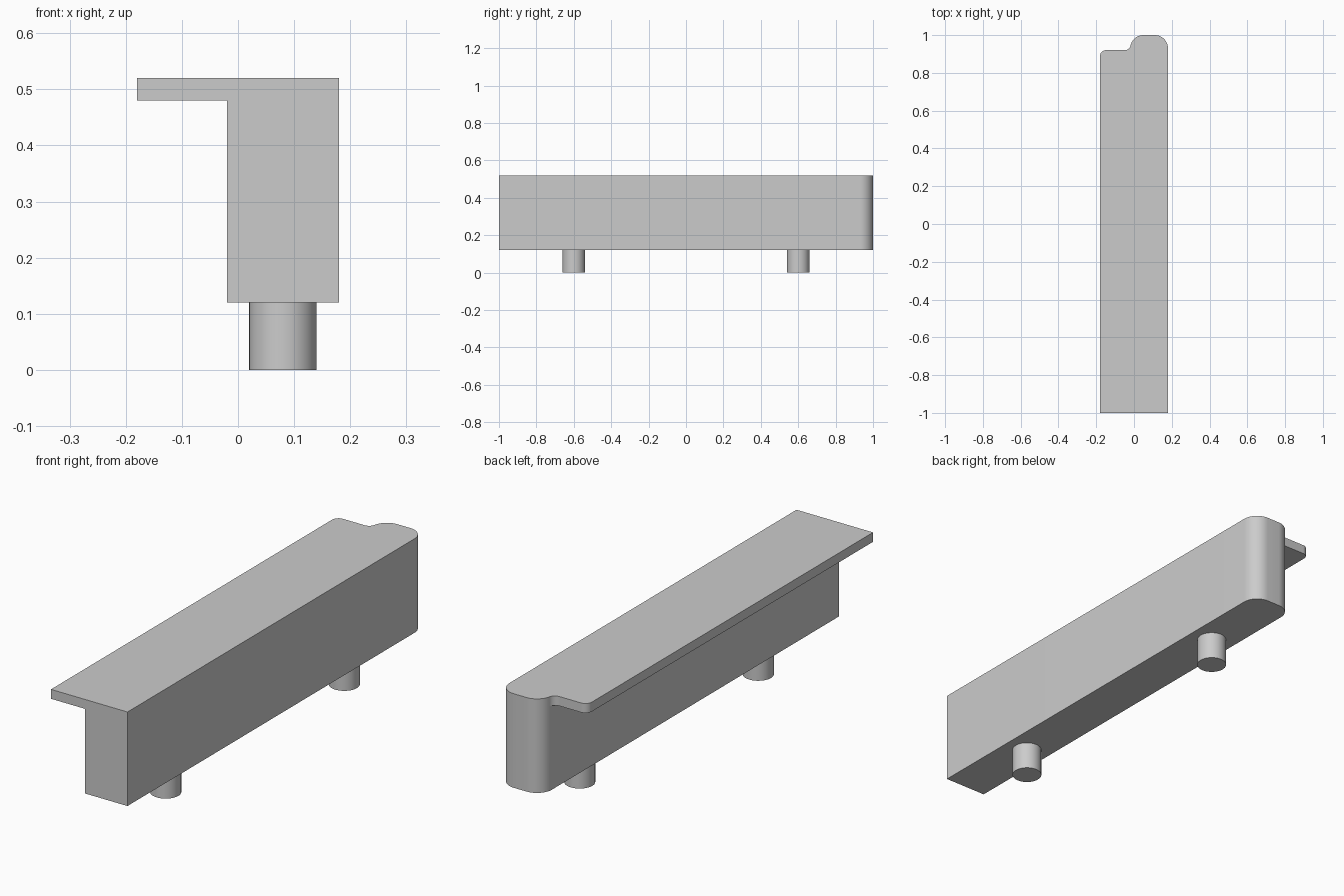
import bpy, bmesh
from math import cos, sin, pi, hypot, atan2, radians

cube = bpy.data.objects.get("Cube")
if cube:
    bpy.data.objects.remove(cube, do_unlink=True)

grey = bpy.data.materials.new("plain_grey")
grey.use_nodes = True
grey.diffuse_color = (0.6, 0.6, 0.6, 1)
grey.node_tree.nodes["Principled BSDF"].inputs["Base Color"].default_value = (0.6, 0.6, 0.6, 1)


def arc(cx, cy, r, a0, a1, n=12):
    """Points along an arc, both ends included."""
    return [(cx + r * cos(a0 + (a1 - a0) * i / n),
             cy + r * sin(a0 + (a1 - a0) * i / n)) for i in range(n + 1)]


def finish(obj):
    obj.data.materials.append(grey)
    bpy.ops.object.select_all(action='DESELECT')
    obj.select_set(True)
    bpy.context.view_layer.objects.active = obj
    bpy.ops.object.shade_smooth_by_angle(angle=radians(30))


# Outline pieces: rounded wall, and a side ledge blended into its end
left, right, ledge = -0.02, 0.18, -0.18
front, back, ledge_back = -1.0, 1.0, 0.92
R, r = 0.07, 0.03
base, under, top = 0.12, 0.48, 0.52

cx, cy = left + R, back - R
fy = ledge_back + r
fx = cx - ((R + r) ** 2 - (fy - cy) ** 2) ** 0.5
meet = atan2(fy - cy, fx - cx)              # where the blend touches the wall

shared = [(left, front), (right, front)]
shared += arc(right - R, cy, R, 0, pi / 2) + arc(cx, cy, R, pi / 2, meet)
hidden = arc(cx, cy, R, meet, pi)[1:]       # wall side below the ledge
rim = arc(fx, fy, r, meet - pi, -pi / 2)[1:]
rim += arc(ledge + r, ledge_back - r, r, pi / 2, pi) + [(ledge, front)]

# Wall and ledge as one solid
bm = bmesh.new()


def ring(points, z):
    return [bm.verts.new((x, y, z)) for x, y in points]


def walls(lower, upper):
    n = len(lower)
    for i in range(n):
        j = (i + 1) % n
        bm.faces.new((lower[i], lower[j], upper[j], upper[i]))


mid_shared, mid_hidden, mid_rim = (ring(p, under) for p in (shared, hidden, rim))
floor = ring(shared + hidden, base)
roof = ring(shared + rim, top)
walls(floor, mid_shared + mid_hidden)
walls(mid_shared + mid_rim, roof)
bm.faces.new(roof)
bm.faces.new(floor[::-1])
bm.faces.new([mid_shared[-1]] + mid_hidden + [mid_shared[0]] + mid_rim[::-1])
bmesh.ops.dissolve_limit(bm, angle_limit=radians(0.5), verts=bm.verts, edges=bm.edges)
bmesh.ops.recalc_face_normals(bm, faces=bm.faces)
mesh = bpy.data.meshes.new("wall_with_ledge")
bm.to_mesh(mesh)
bm.free()
body = bpy.data.objects.new("wall_with_ledge", mesh)
bpy.context.collection.objects.link(body)
finish(body)

# Two round pegs underneath
for name, y in (("front_peg", -0.6), ("back_peg", 0.6)):
    bpy.ops.mesh.primitive_cylinder_add(vertices=48, radius=0.06, depth=base,
                                        location=((left + right) / 2, y, base / 2))
    peg = bpy.context.object
    peg.name = name
    finish(peg)
